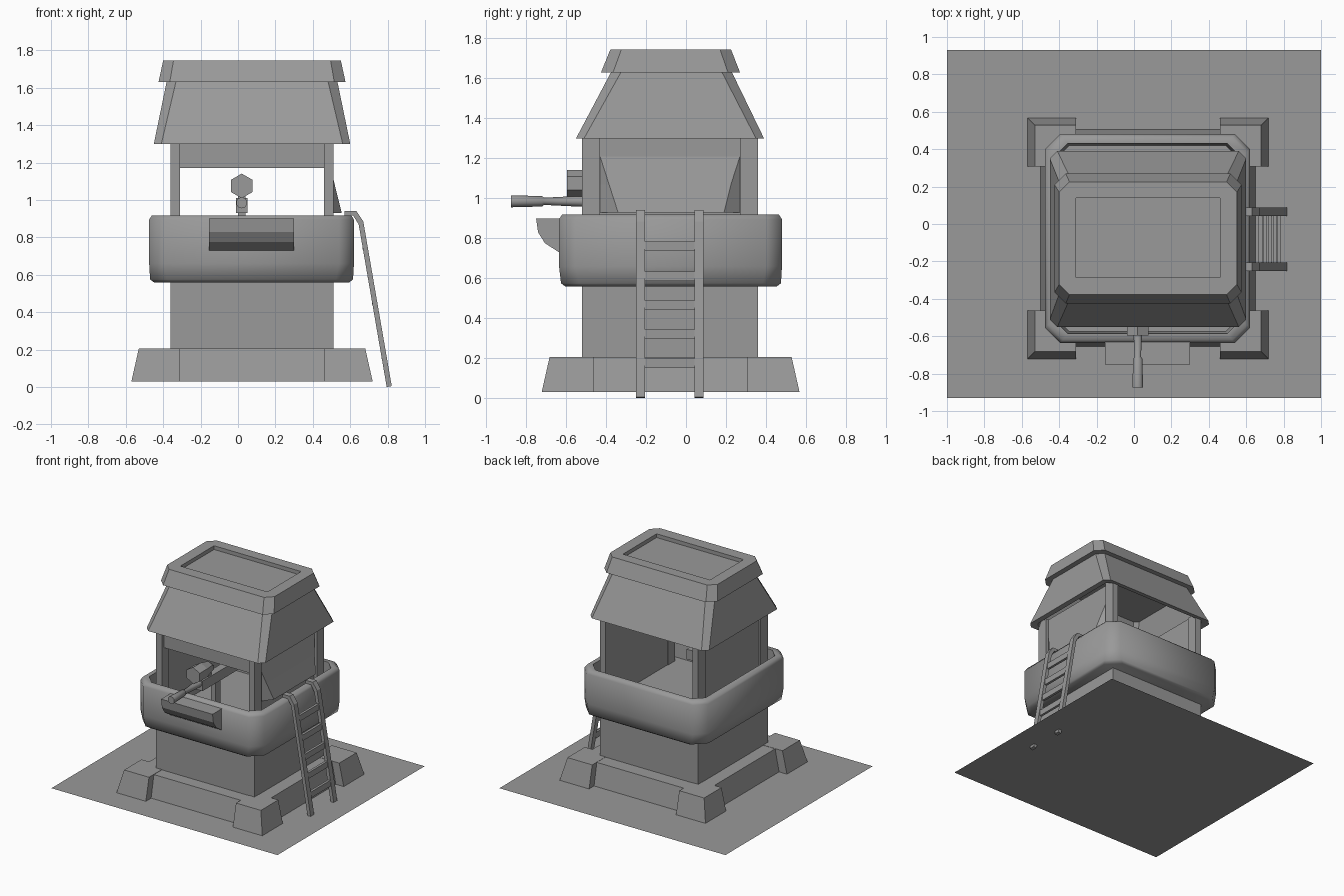
import bpy, bmesh, math
from mathutils import Vector

if "Cube" in bpy.data.objects:
    bpy.data.objects.remove(bpy.data.objects["Cube"])

grey = bpy.data.materials.new("weathered_grey")
grey.diffuse_color = (0.32, 0.32, 0.32, 1)
grey.use_nodes = True
grey.node_tree.nodes["Principled BSDF"].inputs["Base Color"].default_value = grey.diffuse_color
CX, CY = 0.075, -0.077  # tower axis


def finish(name, bm, smooth=None):
    bmesh.ops.recalc_face_normals(bm, faces=bm.faces)
    me = bpy.data.meshes.new(name)
    bm.to_mesh(me)
    bm.free()
    ob = bpy.data.objects.new(name, me)
    bpy.context.collection.objects.link(ob)
    me.materials.append(grey)
    if smooth:
        bpy.ops.object.select_all(action='DESELECT')
        ob.select_set(True)
        bpy.context.view_layer.objects.active = ob
        bpy.ops.object.shade_smooth_by_angle(angle=math.radians(smooth))
    return ob


def rect(x0, x1, y0, y1, z, c=0.0):
    """Rectangle loop, with cut corners when c > 0."""
    if c <= 0:
        return [(x0, y0, z), (x1, y0, z), (x1, y1, z), (x0, y1, z)]
    return [(x0 + c, y0, z), (x1 - c, y0, z), (x1, y0 + c, z), (x1, y1 - c, z),
            (x1 - c, y1, z), (x0 + c, y1, z), (x0, y1 - c, z), (x0, y0 + c, z)]


def loft(name, loops, smooth=None):
    """Skin consecutive loops and cap both ends."""
    bm = bmesh.new()
    rings = [[bm.verts.new(p) for p in l] for l in loops]
    n = len(rings[0])
    for a, b in zip(rings, rings[1:]):
        for i in range(n):
            j = (i + 1) % n
            bm.faces.new((a[i], a[j], b[j], b[i]))
    bm.faces.new(rings[0])
    bm.faces.new(rings[-1])
    return finish(name, bm, smooth)


def box(name, x0, x1, y0, y1, z0, z1):
    return loft(name, [rect(x0, x1, y0, y1, z0), rect(x0, x1, y0, y1, z1)])


def prism(name, pts, axis, a, b):
    """Extrude a profile along x or y (the profile holds the other two axes)."""
    f = (lambda t: [(t, u, v) for u, v in pts]) if axis == 'x' else \
        (lambda t: [(u, t, v) for u, v in pts])
    return loft(name, [f(a), f(b)])


def tube(name, path, sides, smooth=None):
    """Round body along y; path items are (x, y, z, radius)."""
    loops = []
    for x, y, z, r in path:
        loops.append([(x + r * math.sin(2 * math.pi * i / sides), y,
                       z + r * math.cos(2 * math.pi * i / sides)) for i in range(sides)])
    return loft(name, loops, smooth)


# Ground sheet
bm = bmesh.new()
bm.faces.new([bm.verts.new(p) for p in rect(-1, 1, -0.93, 0.93, 0.03)])
finish("ground_sheet", bm)

# Plinth with four battered corner blocks
loft("plinth", [rect(-0.50, 0.65, -0.655, 0.505, 0.03), rect(-0.465, 0.615, -0.62, 0.47, 0.205)])
for sx in (-1, 1):
    for sy in (-1, 1):
        def block(o, z):
            xs = sorted((CX + sx * 0.385, CX + sx * o))
            ys = sorted((CY + sy * 0.385, CY + sy * o))
            return rect(*xs, *ys, z)
        loft("corner_block", [block(0.645, 0.03), block(0.605, 0.207)])

# Tower shaft
box("shaft", -0.36, 0.51, -0.52, 0.36, 0.03, 0.58)

# Hollow balcony with cut, softened corners
loft("balcony", [
    rect(-0.45, 0.595, -0.605, 0.455, 0.56, 0.10),
    rect(-0.47, 0.615, -0.625, 0.475, 0.575, 0.09),
    rect(-0.475, 0.62, -0.635, 0.48, 0.66, 0.08),
    rect(-0.475, 0.62, -0.635, 0.48, 0.895, 0.08),
    rect(-0.46, 0.605, -0.62, 0.465, 0.918, 0.08),
    rect(-0.425, 0.57, -0.585, 0.43, 0.918, 0.07),
    rect(-0.415, 0.56, -0.575, 0.42, 0.64, 0.07)], 50)

# Front locker
prism("front_locker", [(-0.60, 0.90), (-0.75, 0.90), (-0.74, 0.83), (-0.705, 0.775),
                       (-0.635, 0.73), (-0.60, 0.73)], 'x', -0.155, 0.30)

# Cabin posts, side walls and lintel
for x in (-0.36, 0.46):
    for y in (-0.52, 0.27):
        box("post", x, x + 0.05, y, y + 0.09, 0.60, 1.34)
box("left_wall", -0.345, -0.32, -0.43, 0.27, 0.64, 1.34)
box("right_wall", 0.465, 0.485, -0.43, 0.27, 0.64, 1.34)
box("front_lintel", -0.31, 0.46, -0.49, -0.46, 1.17, 1.34)

# Canvas screen flaring outwards over the right rim
bm = bmesh.new()
rows = []
for z, x, y0, y1 in ((1.21, 0.487, -0.43, 0.27), (1.07, 0.52, -0.385, 0.225),
                     (0.93, 0.555, -0.34, 0.19)):
    rows.append([bm.verts.new(p) for p in
                 ((0.485, -0.43, z), (x, y0, z), (x, y1, z), (0.485, 0.27, z))])
for a, b in zip(rows, rows[1:]):
    for i in range(3):
        bm.faces.new((a[i], a[i + 1], b[i + 1], b[i]))
finish("side_screen", bm)

# Hollow roof skirt
loft("roof_skirt", [
    rect(-0.33, 0.48, -0.36, 0.22, 1.58, 0.03),
    rect(-0.40, 0.55, -0.51, 0.35, 1.305, 0.03),
    rect(-0.45, 0.60, -0.55, 0.39, 1.30, 0.04),
    rect(-0.38, 0.53, -0.37, 0.225, 1.64, 0.05)])

# Roof cap with a sunken top panel
loft("roof_cap", [
    rect(-0.425, 0.575, -0.425, 0.27, 1.63, 0.06),
    rect(-0.40, 0.55, -0.378, 0.225, 1.745, 0.055),
    rect(-0.31, 0.46, -0.285, 0.14, 1.745, 0.001),
    rect(-0.31, 0.46, -0.285, 0.14, 1.715, 0.001)])

# Gun: flared muzzle, barrel and receiver
tube("gun_barrel", [(0.02, -0.875, 0.985, 0.03), (0.02, -0.72, 0.985, 0.026),
                    (0.02, -0.71, 0.985, 0.018), (0.02, -0.55, 0.985, 0.026),
                    (0.02, -0.35, 0.98, 0.028)], 10, 40)
box("gun_receiver", -0.01, 0.05, -0.52, -0.08, 0.93, 1.01)
box("gun_pedestal", 0.0, 0.04, -0.34, -0.28, 0.64, 0.94)

# Searchlight on a short arm
tube("searchlight", [(0.02, -0.595, 1.075, 0.066), (0.02, -0.50, 1.075, 0.066),
                     (0.02, -0.41, 1.075, 0.045), (0.02, -0.37, 1.06, 0.03)], 6)
box("searchlight_arm", 0.0, 0.04, -0.44, -0.39, 0.98, 1.07)

# Ladder hooked over the right rim
rail = [(0.57, 0.918), (0.615, 0.918), (0.645, 0.87), (0.795, 0.0),
        (0.822, 0.005), (0.67, 0.885), (0.632, 0.942), (0.57, 0.942)]
for y in (-0.25, 0.042):
    prism("ladder_rail", rail, 'y', y, y + 0.045)
for z in (0.175, 0.32, 0.465, 0.61, 0.76):
    x = 0.822 - 0.172 * z
    box("ladder_rung", x - 0.025, x - 0.005, -0.21, 0.045, z - 0.024, z + 0.024)
